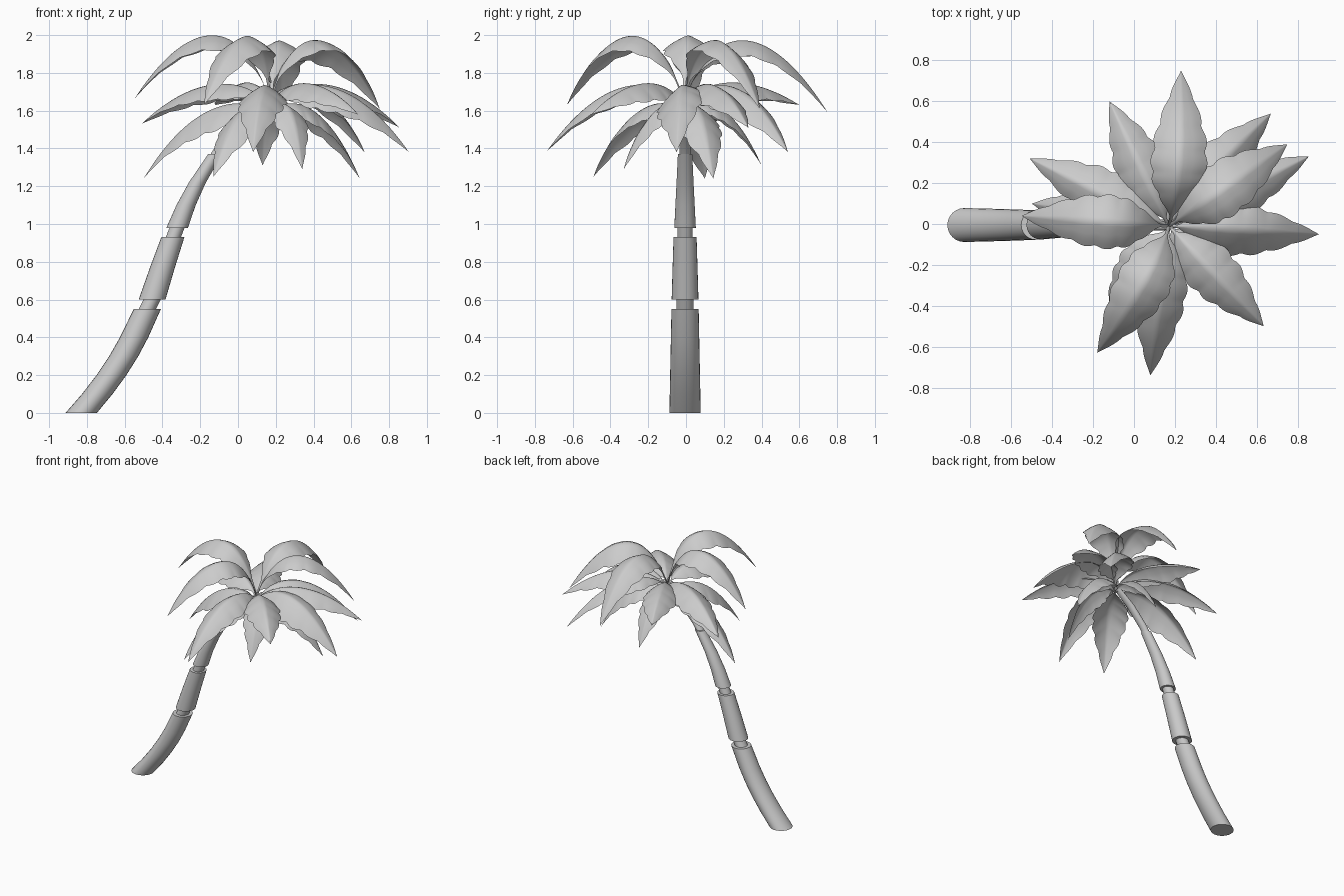
import bpy, bmesh, math
from mathutils import Vector

if "Cube" in bpy.data.objects:
    bpy.data.objects.remove(bpy.data.objects["Cube"])

grey = bpy.data.materials.new("light grey")
grey.use_nodes = True
grey.diffuse_color = (0.6, 0.6, 0.6, 1)
grey.node_tree.nodes["Principled BSDF"].inputs["Base Color"].default_value = (0.6, 0.6, 0.6, 1)


def finish(name, bm, angle):
    bmesh.ops.recalc_face_normals(bm, faces=bm.faces)
    mesh = bpy.data.meshes.new(name)
    bm.to_mesh(mesh)
    bm.free()
    obj = bpy.data.objects.new(name, mesh)
    bpy.context.collection.objects.link(obj)
    mesh.materials.append(grey)
    bpy.ops.object.select_all(action="DESELECT")
    obj.select_set(True)
    bpy.context.view_layer.objects.active = obj
    bpy.ops.object.shade_smooth_by_angle(angle=math.radians(angle))
    return obj


def trunk_piece(name, rings, sides=24):
    """Leaning tube from (x, z, radius) rings, each ring level."""
    bm = bmesh.new()
    loops = []
    for x, z, r in rings:
        turn = [2 * math.pi * i / sides for i in range(sides)]
        loops.append([bm.verts.new((x + r * math.cos(a), r * math.sin(a) - 0.005, z)) for a in turn])
    for a, b in zip(loops, loops[1:]):
        for i in range(sides):
            j = (i + 1) % sides
            bm.faces.new((a[i], a[j], b[j], b[i]))
    bm.faces.new(loops[0])
    bm.faces.new(loops[-1])
    return finish(name, bm, 40)


# Trunk: flared sections with a thinner neck showing between them
trunk_piece("trunk_base", [(-0.83, 0, 0.083), (-0.745, 0.1, 0.081), (-0.67, 0.2, 0.079),
                           (-0.605, 0.3, 0.077), (-0.55, 0.4, 0.075), (-0.48, 0.55, 0.072)])
trunk_piece("trunk_neck_low", [(-0.49, 0.53, 0.046), (-0.445, 0.62, 0.046)])
trunk_piece("trunk_middle", [(-0.455, 0.6, 0.071), (-0.40, 0.77, 0.066), (-0.345, 0.93, 0.061)])
trunk_piece("trunk_neck_high", [(-0.35, 0.91, 0.04), (-0.315, 1.0, 0.04)])
trunk_piece("trunk_upper", [(-0.322, 0.98, 0.057), (-0.275, 1.1, 0.051),
                            (-0.215, 1.22, 0.045), (-0.12, 1.37, 0.038)])
trunk_piece("trunk_top", [(-0.13, 1.35, 0.028), (-0.09, 1.41, 0.03), (0.03, 1.54, 0.03),
                          (0.17, 1.65, 0.025)])

ROWS, COLS, LOBES = 64, 12, 7


def leaf(name, tip, start_z, rise, half_width, droop, roll, bow):
    """Arching scalloped blade from the crown to a tip, sides folded down."""
    tip = Vector(tip)
    start = Vector((0.17, -0.01, start_z))
    out = tip - start
    fall, out.z = out.z, 0
    side = Vector((-out.y, out.x, 0)).normalized()
    p1 = start + out * 0.19 + Vector((0, 0, 1.3 * rise))
    p2 = start + out * 0.58 + Vector((0, 0, 1.4 * rise - 0.12 * min(fall, 0)))
    bm = bmesh.new()
    grid = []
    for i in range(ROWS + 1):
        t = i / ROWS
        s = 1 - t
        mid = start * s**3 + p1 * (3 * s * s * t) + p2 * (3 * s * t * t) + tip * t**3
        mid += side * (4 * bow * s * t)
        # Narrow stalk, broad middle, pointed end
        grow = min(max((t - 0.1) / 0.38, 0), 1)
        blade = math.sin(grow * math.pi / 2) ** 1.2
        if t > 0.55:
            blade *= max(0, 1 - ((t - 0.55) / 0.45) ** 1.7)
        scallop = 0.87 + 0.13 * abs(math.sin(math.pi * LOBES * t))
        w = 0.009 * s + half_width * blade * scallop
        row = []
        for c in range(COLS + 1):
            u = 2 * c / COLS - 1
            fold = droop * w * abs(u) ** 1.7 - roll * w * u
            rib = 0.008 * blade * max(0, 1 - abs(u) * 3)
            row.append(bm.verts.new(mid + side * (u * w) + Vector((0, 0, rib - fold))))
        grid.append(row)
    for a, b in zip(grid, grid[1:]):
        for c in range(COLS):
            bm.faces.new((a[c], a[c + 1], b[c + 1], b[c]))
    obj = finish(name, bm, 60)
    if obj.data.polygons[len(obj.data.polygons) // 2].normal.z < 0:
        obj.data.flip_normals()


# Each tier: start height, rise of the arch, half width, droop of the sides,
# then for every leaf its tip, sideways roll and bow
tiers = {
    "upper_front_leaf": (1.65, 0.335, 0.13, 0.55, [
        ((-0.55, 0.04, 1.66), 0, 0), ((-0.18, -0.63, 1.63), 0, 0.03)]),
    "upper_back_leaf": (1.65, 0.315, 0.135, 0.55, [
        ((0.23, 0.75, 1.59), 0, -0.025), ((0.75, 0.39, 1.61), -0.2, 0)]),
    "middle_leaf": (1.635, 0.105, 0.125, 0.65, [
        ((-0.12, 0.6, 1.63), 0, 0), ((-0.51, 0.32, 1.53), 0, 0), ((0.08, -0.74, 1.38), 0, 0),
        ((0.905, -0.05, 1.38), 0.35, 0), ((0.855, 0.33, 1.51), 0, 0),
        ((0.635, -0.5, 1.58), 0, 0), ((0.67, 0.54, 1.38), 0.25, 0.02)]),
    "lower_leaf": (1.61, 0.03, 0.125, 0.7, [
        ((-0.5, 0.1, 1.24), -0.25, 0), ((0.645, 0.145, 1.24), 0, 0),
        ((-0.13, -0.49, 1.25), 0, 0)]),
    "small_leaf": (1.61, 0.03, 0.1, 0.6, [
        ((0.34, -0.33, 1.29), 0, 0.025), ((0.13, 0.4, 1.31), 0, 0)]),
}
for name, (start_z, rise, half_width, droop, leaves) in tiers.items():
    for n, (tip, roll, bow) in enumerate(leaves, 1):
        leaf(f"{name}_{n}", tip, start_z, rise, half_width, droop, roll, bow)
